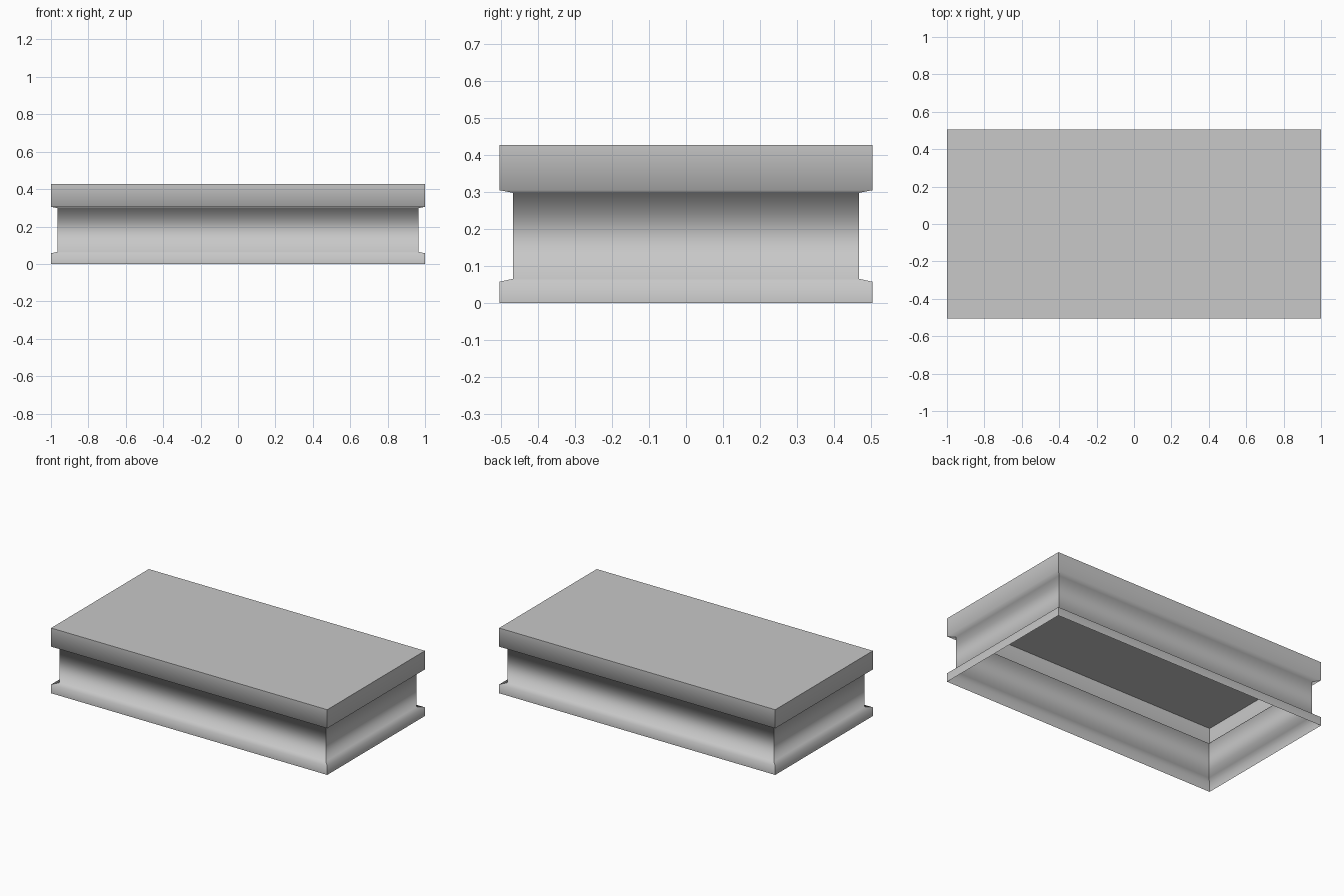
import bpy
import bmesh

cube = bpy.data.objects.get("Cube")
if cube:
    bpy.data.objects.remove(cube, do_unlink=True)

HALF_X, HALF_Y = 1.0, 0.505
INSET = 0.036

# Plain grey material
grey = bpy.data.materials.new("plain_grey")
grey.use_nodes = True
colour = (0.58, 0.58, 0.58, 1)
grey.diffuse_color = colour
grey.node_tree.nodes["Principled BSDF"].inputs["Base Color"].default_value = colour

# Wall profile from the open bottom to the top: (inset, height)
profile = [(0, 0), (0, 0.057), (INSET, 0.065),
           (INSET, 0.298), (0, 0.305), (0, 0.427)]


def ring(bm, inset, z):
    x, y = HALF_X - inset, HALF_Y - inset
    return [bm.verts.new((sx * x, sy * y, z))
            for sx, sy in ((-1, -1), (1, -1), (1, 1), (-1, 1))]


# Hollow plinth shell: four profiled walls and a flat top, open underneath
bm = bmesh.new()
rings = [ring(bm, inset, z) for inset, z in profile]
for low, high in zip(rings, rings[1:]):
    for i in range(4):
        j = (i + 1) % 4
        bm.faces.new((low[i], low[j], high[j], high[i]))
        # Crisp mitred corners
        bm.edges.get((low[i], high[i])).smooth = False
bm.faces.new(rings[-1])

# Crisp rim around the top, soft shading along the wall profile
for i in range(4):
    bm.edges.get((rings[-1][i], rings[-1][(i + 1) % 4])).smooth = False
for face in bm.faces:
    face.smooth = True

mesh = bpy.data.meshes.new("plinth_shell")
bm.to_mesh(mesh)
bm.free()
mesh.materials.append(grey)
plinth = bpy.data.objects.new("plinth_shell", mesh)
bpy.context.collection.objects.link(plinth)
